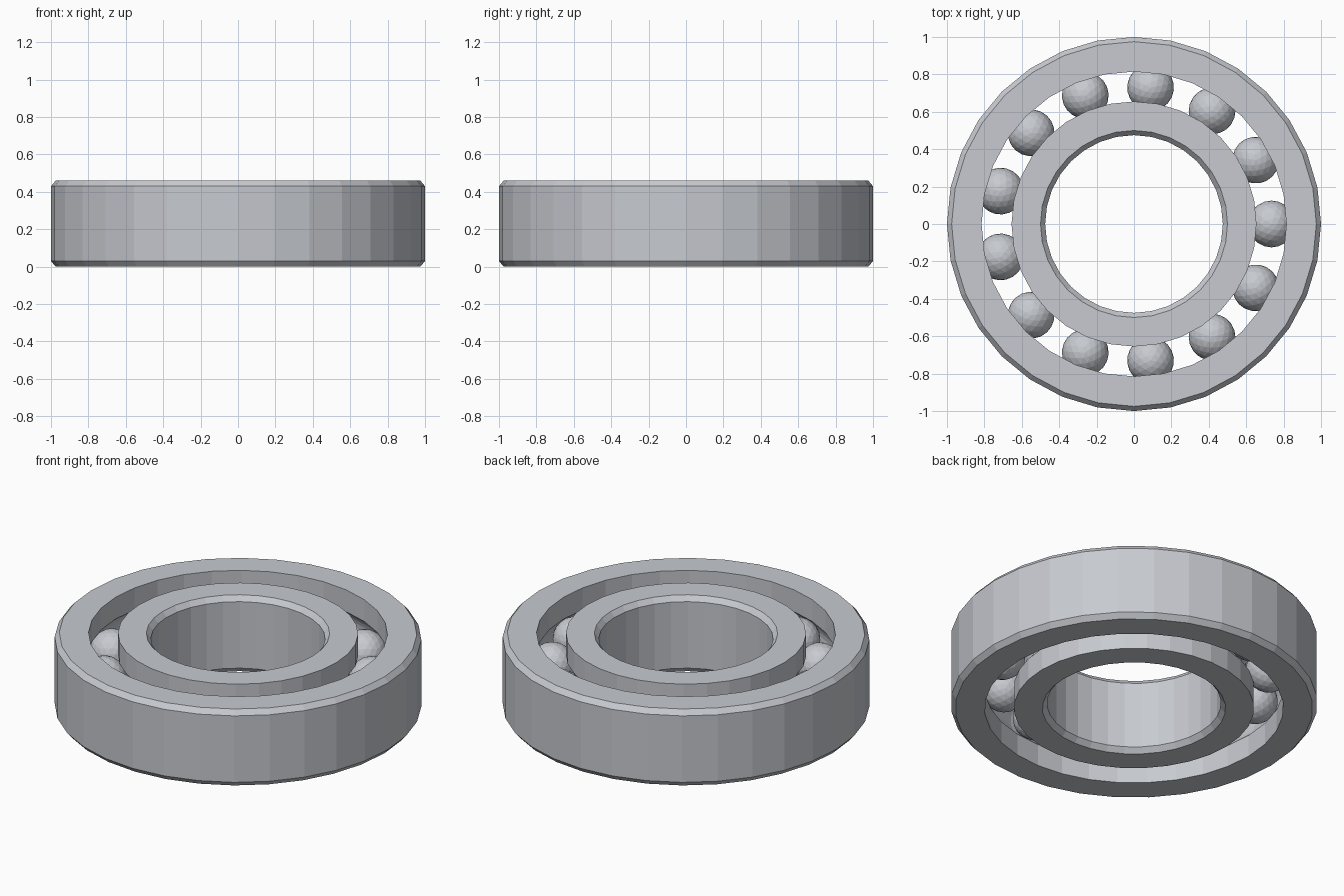
import bpy, bmesh
from math import pi, sin, cos, acos

cube = bpy.data.objects.get("Cube")
if cube:
    bpy.data.objects.remove(cube, do_unlink=True)

HEIGHT, MID = 0.46, 0.23
BEVEL_R, BEVEL_Z = 0.025, 0.03
SIDES, BALLS = 32, 13
PITCH, BALL_R, GROOVE_R = 0.735, 0.125, 0.127

steel = bpy.data.materials.new("brushed steel")
steel.use_nodes = True
colour = (0.57, 0.59, 0.63, 1)
steel.diffuse_color = colour
steel.node_tree.nodes["Principled BSDF"].inputs["Base Color"].default_value = colour


def finish(name, bm):
    bmesh.ops.recalc_face_normals(bm, faces=bm.faces)
    mesh = bpy.data.meshes.new(name)
    bm.to_mesh(mesh)
    bm.free()
    mesh.materials.append(steel)
    obj = bpy.data.objects.new(name, mesh)
    bpy.context.collection.objects.link(obj)
    return obj


def race(name, rim, track):
    """Lathe a ring with a bevelled rim and a ball groove in its track wall."""
    side = 1 if rim > track else -1
    profile = [(track, 0), (rim - side * BEVEL_R, 0), (rim, BEVEL_Z),
               (rim, HEIGHT - BEVEL_Z), (rim - side * BEVEL_R, HEIGHT), (track, HEIGHT)]
    # groove arc, from its upper lip to its lower lip
    half = acos(abs(track - PITCH) / GROOVE_R)
    steps = 8
    for i in range(steps + 1):
        a = half - 2 * half * i / steps
        profile.append((PITCH + side * GROOVE_R * cos(a), MID + GROOVE_R * sin(a)))
    bm = bmesh.new()
    loops = []
    for s in range(SIDES):
        a = 2 * pi * s / SIDES
        loops.append([bm.verts.new((r * cos(a), r * sin(a), z)) for r, z in profile])
    n = len(profile)
    for s in range(SIDES):
        here, there = loops[s], loops[(s + 1) % SIDES]
        for i in range(n):
            j = (i + 1) % n
            bm.faces.new((here[i], there[i], there[j], here[j]))
    return finish(name, bm)


# Rings
race("outer_ring", 1.0, 0.815)
race("inner_ring", 0.475, 0.655)

# Balls, evenly spaced and sharing one mesh
bm = bmesh.new()
bmesh.ops.create_icosphere(bm, subdivisions=3, radius=BALL_R)
first = finish("ball_1", bm)
for k in range(BALLS):
    ball = first
    if k:
        ball = bpy.data.objects.new(f"ball_{k + 1}", first.data)
        bpy.context.collection.objects.link(ball)
    a = 2 * pi * k / BALLS
    ball.location = (PITCH * cos(a), PITCH * sin(a), MID)
    ball.rotation_euler.z = a
